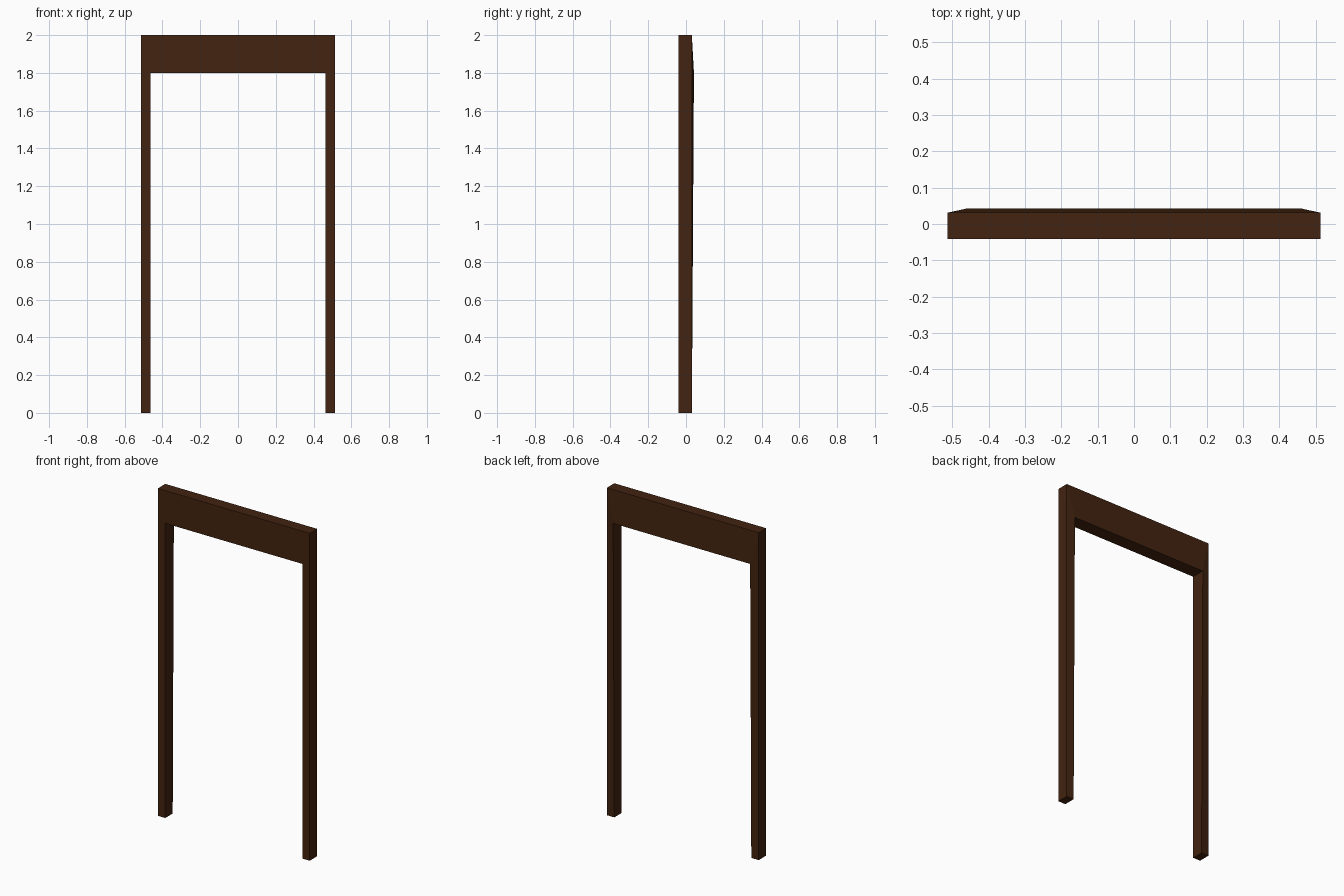
import bpy
import bmesh

cube = bpy.data.objects.get("Cube")
if cube:
    bpy.data.objects.remove(cube, do_unlink=True)

# Dark stained wood
wood = bpy.data.materials.new("dark brown wood")
wood.use_nodes = True
colour = (0.054, 0.017, 0.005, 1)
wood.diffuse_color = colour
wood.node_tree.nodes["Principled BSDF"].inputs["Base Color"].default_value = colour

OUTER, INNER = 0.513, 0.463
TOP, LINTEL = 2.0, 1.8
FRONT, BACK, BULGE = -0.041, 0.031, 0.042

# Outer and inner outlines of the opening, from right foot to left foot
outer = [(-OUTER, 0), (-OUTER, TOP), (OUTER, TOP), (OUTER, 0)]
inner = [(-INNER, 0), (-INNER, LINTEL), (INNER, LINTEL), (INNER, 0)]

bm = bmesh.new()


def add_line(points, y, corner_y):
    """Vertices along an outline; the two upper corners use corner_y."""
    return [bm.verts.new((x, corner_y if z else y, z)) for x, z in points]


# Four lines: the back inner corners stand slightly proud
lines = [
    add_line(outer, FRONT, FRONT),
    add_line(inner, FRONT, FRONT),
    add_line(inner, BACK, BULGE),
    add_line(outer, BACK, BACK),
]

# Mitred sides of the posts and the lintel
for a, b in zip(lines, lines[1:] + lines[:1]):
    for i in range(3):
        bm.faces.new((a[i], a[i + 1], b[i + 1], b[i]))

# Feet of the posts
for end in (0, -1):
    bm.faces.new([line[end] for line in lines])

bmesh.ops.recalc_face_normals(bm, faces=bm.faces)
mesh = bpy.data.meshes.new("door_frame")
bm.to_mesh(mesh)
bm.free()
mesh.materials.append(wood)
frame = bpy.data.objects.new("door_frame", mesh)
bpy.context.collection.objects.link(frame)
